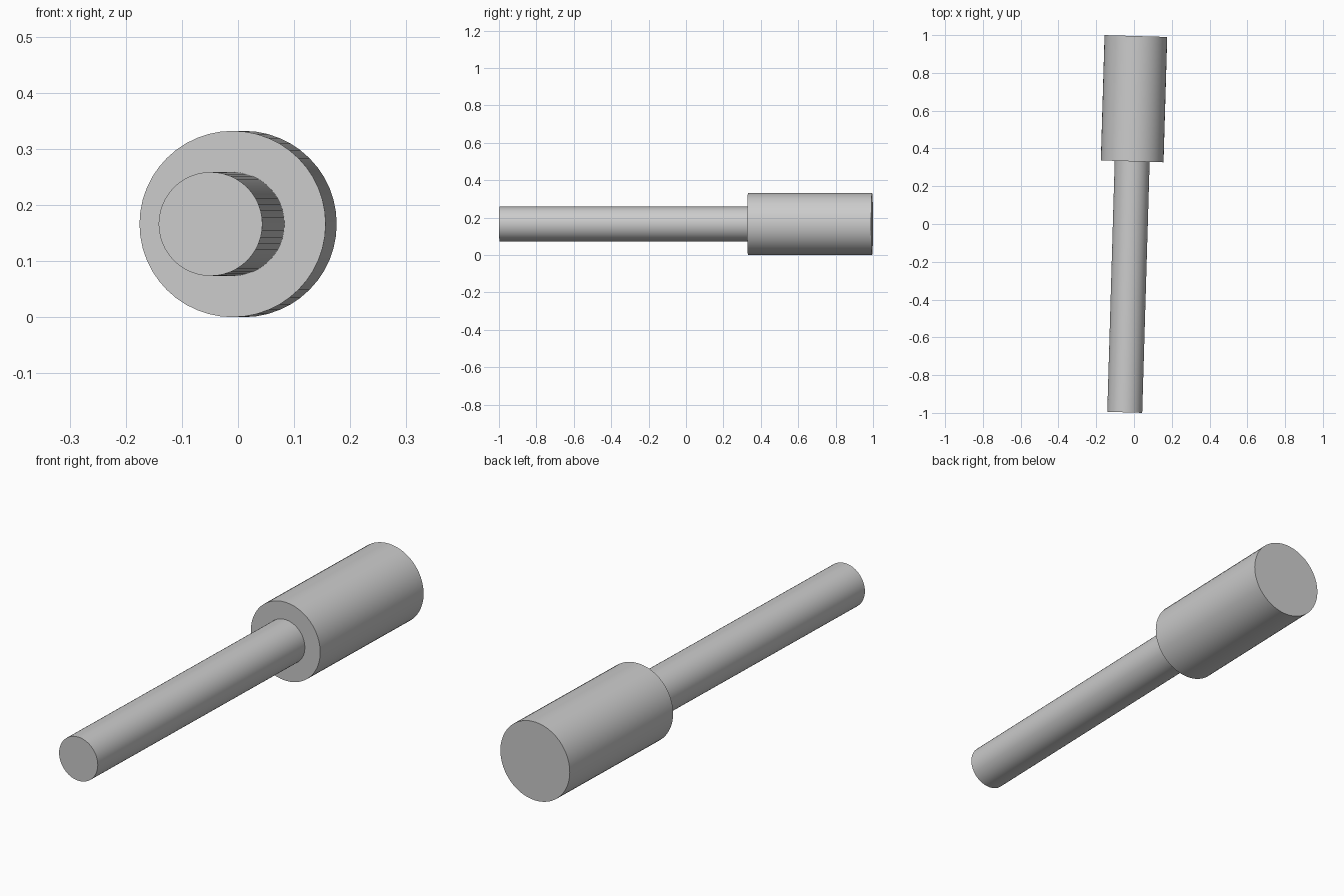
import bpy
import math
from mathutils import Vector

cube = bpy.data.objects.get("Cube")
if cube:
    bpy.data.objects.remove(cube, do_unlink=True)

GREY = (0.6, 0.6, 0.6)
grey = bpy.data.materials.new("plain_grey")
grey.use_nodes = True
grey.diffuse_color = (*GREY, 1)
grey.node_tree.nodes["Principled BSDF"].inputs["Base Color"].default_value = (*GREY, 1)

# Shared axis, turned slightly away from straight front-to-back
FRONT = Vector((-0.049, -0.997, 0.166))
BACK = Vector((0.01, 0.995, 0.166))
AXIS = BACK - FRONT


def rod(name, start, end, radius):
    """Cylinder along the axis between two fractions of its length."""
    a, b = FRONT + AXIS * start, FRONT + AXIS * end
    bpy.ops.mesh.primitive_cylinder_add(
        vertices=48, radius=radius, depth=(b - a).length,
        location=(a + b) / 2, rotation=AXIS.to_track_quat('Z', 'X').to_euler())
    obj = bpy.context.object
    obj.name = name
    obj.data.materials.append(grey)
    bpy.ops.object.shade_smooth_by_angle(angle=math.radians(30))
    return obj


# Thin shaft seated just inside the wide head
rod("shaft", 0, 0.67, 0.0925)
rod("head", 0.667, 1, 0.166)
